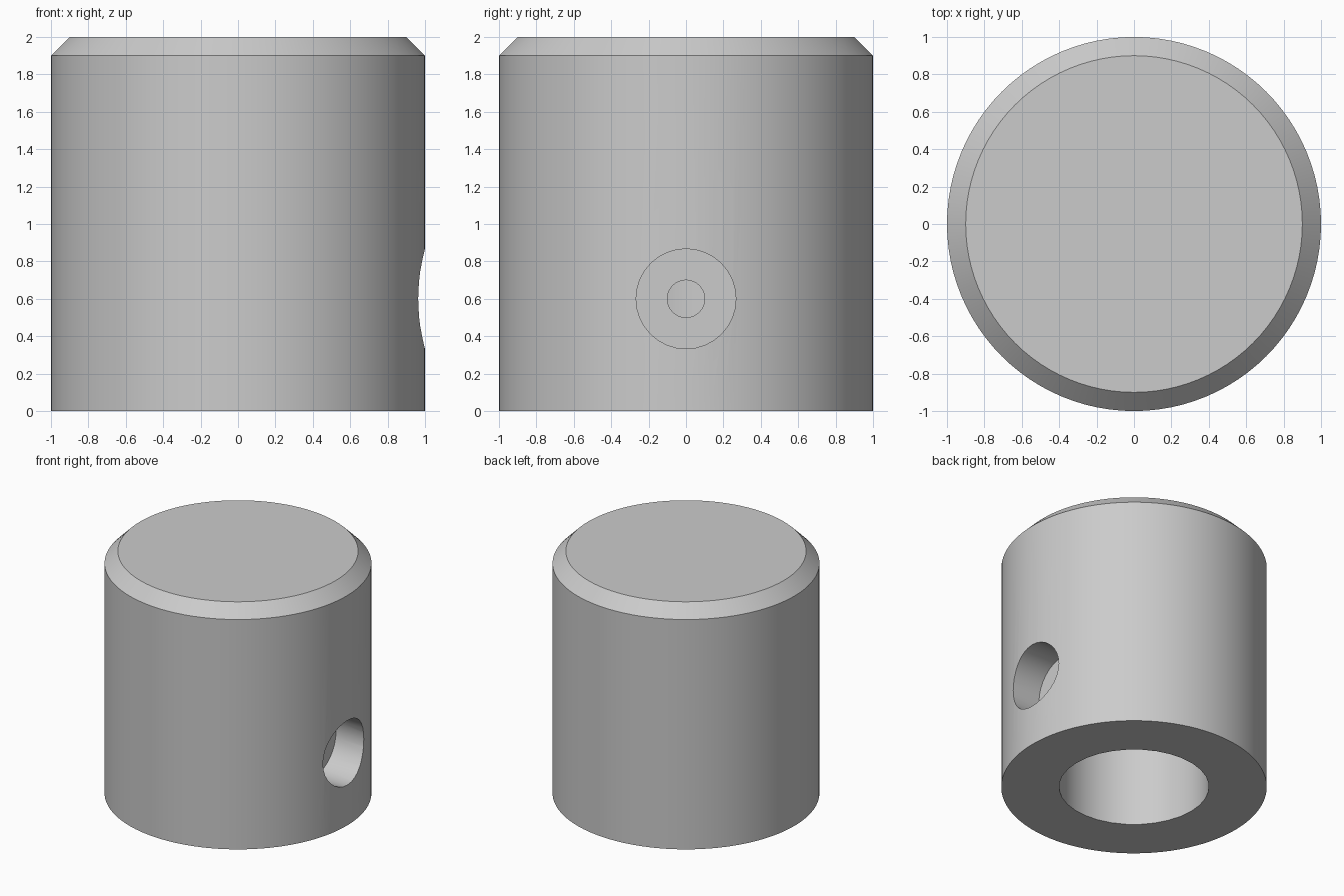
import bpy
from math import pi, cos, sin
from mathutils import Matrix

cube = bpy.data.objects.get("Cube")
if cube:
    bpy.data.objects.remove(cube, do_unlink=True)

grey = bpy.data.materials.new("plain grey")
grey.use_nodes = True
colour = (0.6, 0.6, 0.6, 1)
grey.diffuse_color = colour
grey.node_tree.nodes["Principled BSDF"].inputs["Base Color"].default_value = colour


def turned(name, profile, sides):
    """Closed solid turned around z from (radius, height) pairs, bottom to top."""
    verts = [(r * cos(2 * pi * i / sides), r * sin(2 * pi * i / sides), z)
             for r, z in profile for i in range(sides)]
    faces = [(k * sides + i, k * sides + (i + 1) % sides,
              (k + 1) * sides + (i + 1) % sides, (k + 1) * sides + i)
             for k in range(len(profile) - 1) for i in range(sides)]
    faces.append(tuple(reversed(range(sides))))
    faces.append(tuple(range(len(verts) - sides, len(verts))))
    mesh = bpy.data.meshes.new(name)
    mesh.from_pydata(verts, [], faces)
    mesh.materials.append(grey)
    obj = bpy.data.objects.new(name, mesh)
    bpy.context.collection.objects.link(obj)
    return obj


# Knob body with a chamfered top edge
body = turned("knob_body", [(1, 0), (1, 1.9), (0.9, 2)], 96)

# Blind shaft bore from below
bore = turned("shaft_bore_cutter", [(0.565, -0.2), (0.565, 1.2)], 32)

# Stepped screw hole running from the right side into the bore
screw_hole = turned("screw_hole_cutter",
                    [(0.1, 0.3), (0.1, 0.71), (0.267, 0.71), (0.267, 1.2)], 32)
screw_hole.data.transform(Matrix.Translation((0, 0, 0.6)) @ Matrix.Rotation(pi / 2, 4, "Y"))

bpy.context.view_layer.objects.active = body
body.select_set(True)
for cutter in (bore, screw_hole):
    cut = body.modifiers.new(cutter.name, "BOOLEAN")
    cut.operation = "DIFFERENCE"
    cut.solver = "EXACT"
    cut.object = cutter
    bpy.ops.object.modifier_apply(modifier=cut.name)
    bpy.data.objects.remove(cutter, do_unlink=True)

bpy.ops.object.shade_smooth_by_angle(angle=pi / 6)
